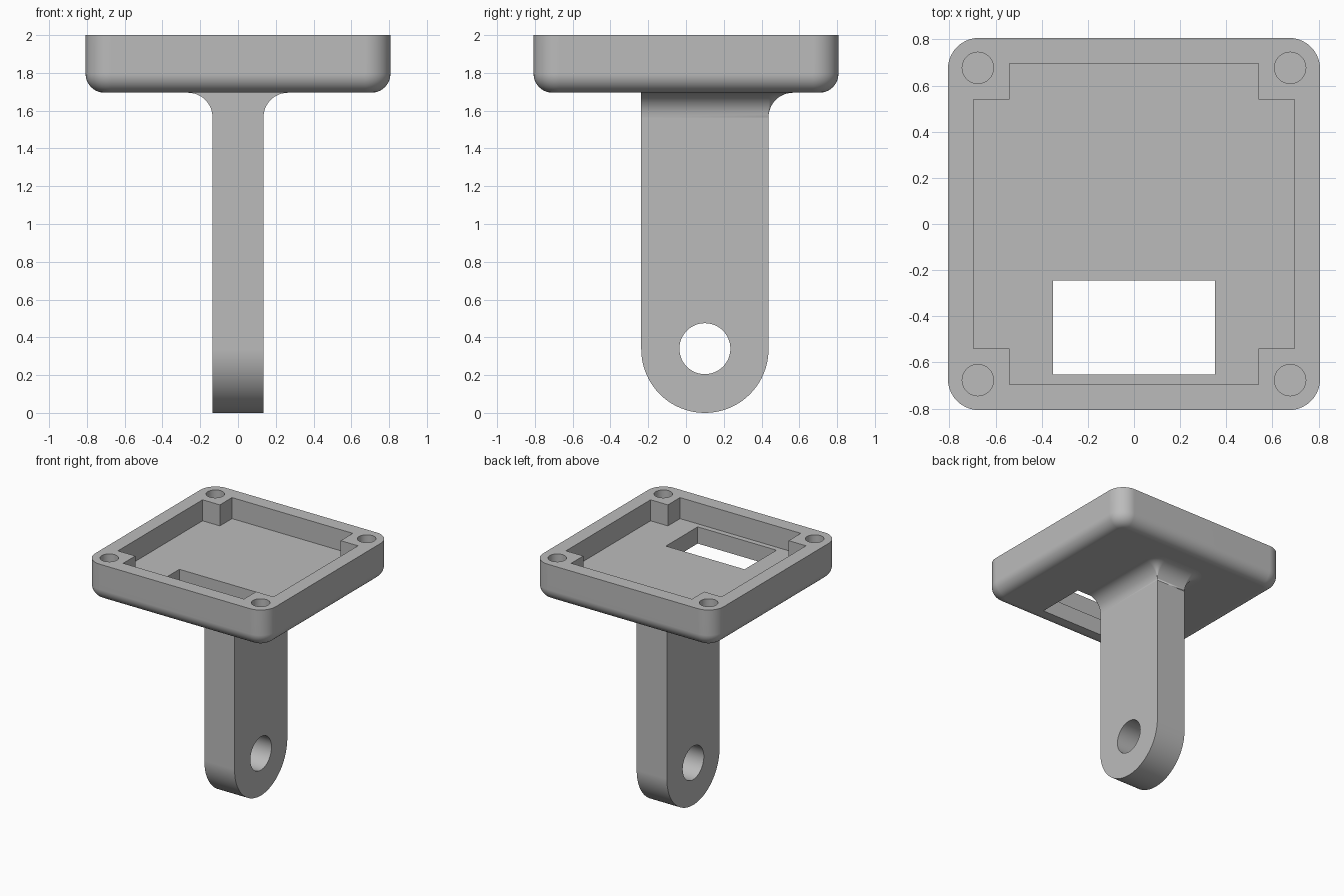
import bpy, bmesh
from math import sin, cos, pi, radians
from mathutils import Vector

cube = bpy.data.objects.get("Cube")
if cube:
    bpy.data.objects.remove(cube, do_unlink=True)

grey = bpy.data.materials.new("plain grey")
grey.use_nodes = True
colour = (0.5, 0.5, 0.5, 1)
grey.diffuse_color = colour
grey.node_tree.nodes["Principled BSDF"].inputs["Base Color"].default_value = colour

HALF, TOP, BASE, FLOOR = 0.807, 2.0, 1.695, 1.83
THICK, RADIUS, LEG_Y, FILLET = 0.135, 0.337, 0.1, 0.13


def finish(bm, name):
    bmesh.ops.remove_doubles(bm, verts=bm.verts, dist=1e-5)
    bmesh.ops.recalc_face_normals(bm, faces=bm.faces)
    mesh = bpy.data.meshes.new(name)
    bm.to_mesh(mesh)
    bm.free()
    mesh.materials.append(grey)
    obj = bpy.data.objects.new(name, mesh)
    bpy.context.collection.objects.link(obj)
    return obj


def loft(name, rings, caps=True):
    """Skin a stack of rings that all have the same number of points."""
    bm = bmesh.new()
    loops = [[bm.verts.new(p) for p in ring] for ring in rings]
    for a, b in zip(loops, loops[1:]):
        for i in range(len(a)):
            j = (i + 1) % len(a)
            bm.faces.new((a[i], a[j], b[j], b[i]))
    if caps:
        bm.faces.new(loops[0][::-1])
        bm.faces.new(loops[-1])
    return finish(bm, name)


def prism(name, points, depth):
    depth = Vector(depth)
    base = [Vector(p) for p in points]
    return loft(name, [base, [p + depth for p in base]])


def arc(cx, cy, r, start, end, n):
    return [(cx + r * cos(start + (end - start) * i / n),
             cy + r * sin(start + (end - start) * i / n)) for i in range(n + 1)]


def at_z(points, z):
    return [(x, y, z) for x, y in points]


def rectangle(x0, x1, y0, y1):
    return [(x0, y0), (x1, y0), (x1, y1), (x0, y1)]


def select(obj):
    bpy.ops.object.select_all(action='DESELECT')
    obj.select_set(True)
    bpy.context.view_layer.objects.active = obj


def cut(obj, cutter):
    cutter.hide_render = True
    mod = obj.modifiers.new("cut", 'BOOLEAN')
    mod.operation, mod.solver, mod.object = 'DIFFERENCE', 'EXACT', cutter
    select(obj)
    bpy.ops.object.modifier_apply(modifier=mod.name)
    bpy.data.objects.remove(cutter, do_unlink=True)


def smooth(obj):
    select(obj)
    bpy.ops.object.shade_smooth_by_angle(angle=radians(30))
    obj.modifiers.new("flat faces", 'WEIGHTED_NORMAL').keep_sharp = True


# Tray: rounded square with a rounded lower edge
def tray_ring(z, inset):
    r, c, pts = 0.135 - inset, HALF - 0.135, []
    for k, (sx, sy) in enumerate([(1, 1), (-1, 1), (-1, -1), (1, -1)]):
        pts += arc(sx * c, sy * c, r, k * pi / 2, (k + 1) * pi / 2, 10)
    return at_z(pts, z)


EDGE = 0.1
rings = [tray_ring(BASE + EDGE * (1 - cos(t)), EDGE * (1 - sin(t)))
         for t in (i * pi / 20 for i in range(11))]
tray = loft("tray", rings + [tray_ring(TOP, 0)])

# Recess with four corner posts left standing
w, n = 0.695, 0.54
cross = []
for sx, sy in [(1, 1), (-1, 1), (-1, -1), (1, -1)]:
    corner = [(sx * w, sy * n), (sx * n, sy * n), (sx * n, sy * w)]
    cross += corner if sx * sy > 0 else corner[::-1]
cut(tray, prism("recess_cutter", at_z(cross, FLOOR), (0, 0, 0.4)))

# Window through the floor and screw holes in the posts
window = rectangle(-0.352, 0.352, -0.652, -0.246)
cut(tray, prism("window_cutter", at_z(window, 1.5), (0, 0, 0.4)))
for sx in (-1, 1):
    for sy in (-1, 1):
        hole = arc(sx * 0.677, sy * 0.677, 0.068, 0, 2 * pi, 32)[:-1]
        cut(tray, prism("screw_cutter", at_z(hole, 1.8), (0, 0, 0.4)))
smooth(tray)

# Leg: flat bar with a round end and a cross hole
outline = arc(LEG_Y, RADIUS, RADIUS, pi, 2 * pi, 40)
outline += [(LEG_Y + RADIUS, BASE - FILLET), (LEG_Y - RADIUS, BASE - FILLET)]
leg = prism("leg", [(-THICK, y, z) for y, z in outline], (2 * THICK, 0, 0))
pin = arc(LEG_Y, RADIUS + 0.003, 0.135, 0, 2 * pi, 48)[:-1]
cut(leg, prism("pin_cutter", [(-0.5, y, z) for y, z in pin], (1, 0, 0)))
smooth(leg)


# Flare: fillet joining the leg to the tray on both sides and the back
def flare_ring(t):
    d, z = FILLET * (1 - cos(t)), BASE - FILLET + FILLET * sin(t)
    front, back = LEG_Y - RADIUS, LEG_Y + RADIUS
    pts = [(-THICK - d, front), (THICK + d, front)]
    pts += arc(THICK, back, d, 0, pi / 2, 8)
    pts += arc(-THICK, back, d, pi / 2, pi, 8)
    return at_z(pts, z)


flare = loft("leg_flare", [flare_ring(i * pi / 24) for i in range(13)], caps=False)
smooth(flare)
